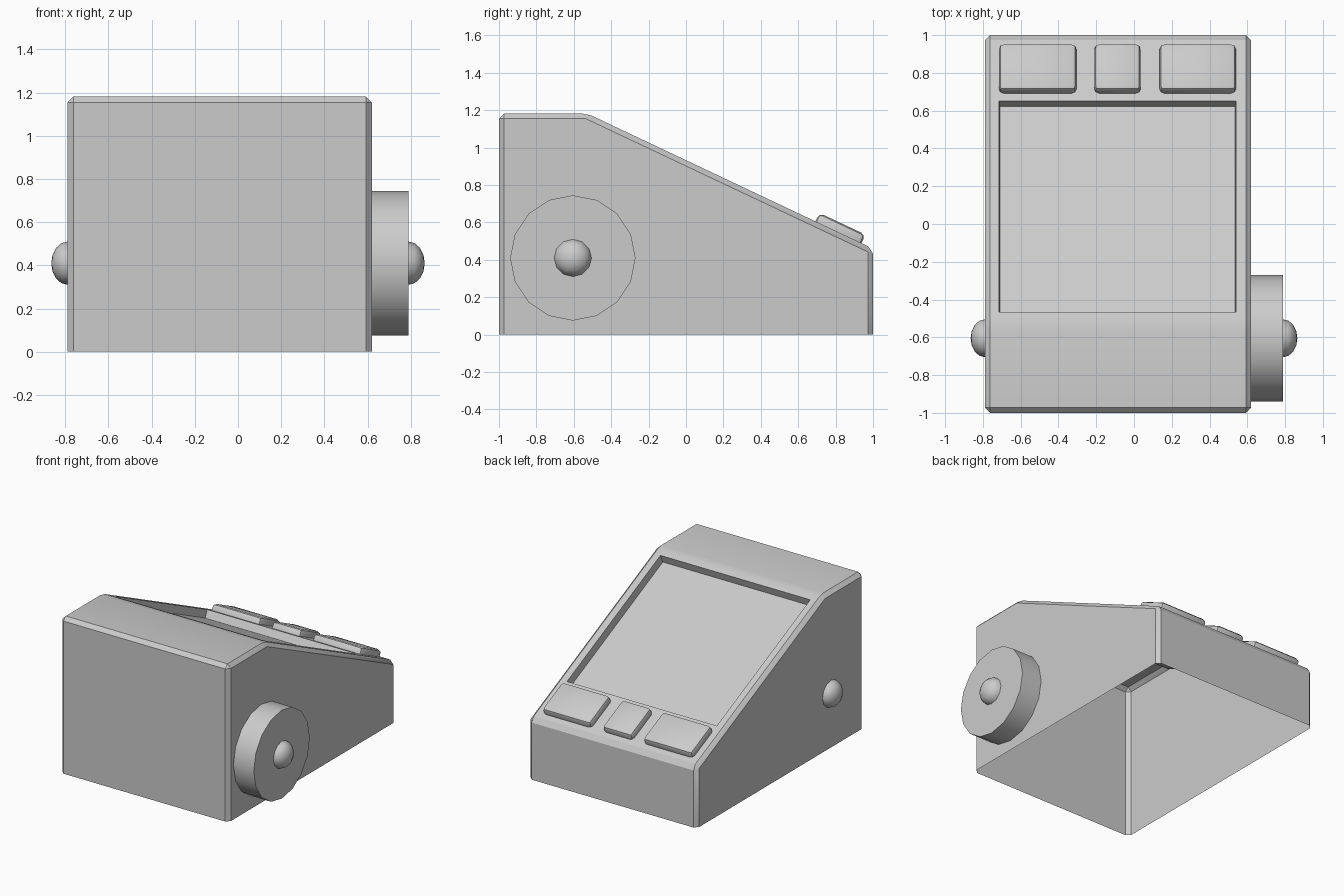
import bpy, bmesh, math
from mathutils import Vector, Matrix

if "Cube" in bpy.data.objects:
    bpy.data.objects.remove(bpy.data.objects["Cube"])

X0, X1 = -0.79, 0.62
CREST, LIP = Vector((0, -0.53, 1.183)), Vector((0, 1.0, 0.46))
TILT = math.atan2(LIP.z - CREST.z, LIP.y - CREST.y)


def slope_z(y):
    return CREST.z + (y - CREST.y) * math.tan(TILT)


def finish(bm, name, angle=30):
    me = bpy.data.meshes.new(name)
    bm.to_mesh(me)
    bm.free()
    ob = bpy.data.objects.new(name, me)
    bpy.context.collection.objects.link(ob)
    bpy.ops.object.select_all(action='DESELECT')
    bpy.context.view_layer.objects.active = ob
    ob.select_set(True)
    bpy.ops.object.shade_smooth_by_angle(angle=math.radians(angle))
    return ob


# Wedge housing: extruded side profile, open underneath, bevelled edges
bm = bmesh.new()
profile = [(-1, 0), (-1, CREST.z), (CREST.y, CREST.z), (1, LIP.z), (1, 0)]
side = bm.faces.new([bm.verts.new((X0, y, z)) for y, z in profile])
ext = bmesh.ops.extrude_face_region(bm, geom=[side])
bmesh.ops.translate(bm, vec=(X1 - X0, 0, 0),
                    verts=[v for v in ext['geom'] if isinstance(v, bmesh.types.BMVert)])
bmesh.ops.recalc_face_normals(bm, faces=bm.faces)
bmesh.ops.delete(bm, geom=[f for f in bm.faces if f.normal.z < -0.9], context='FACES_ONLY')
edges = [e for e in bm.edges if max(v.co.z for v in e.verts) > 0.01]
bmesh.ops.bevel(bm, geom=edges, offset=0.028, segments=1, profile=0.5, affect='EDGES')

# Recessed screen in the sloping face
normal = Vector((0, -math.sin(TILT), math.cos(TILT)))
bm.normal_update()
panel = max((f for f in bm.faces if f.normal.dot(normal) > 0.999), key=lambda f: f.calc_area())
bmesh.ops.inset_region(bm, faces=[panel], thickness=0.02)
mid = panel.calc_center_median()
for v in panel.verts:
    x = -0.715 if v.co.x < mid.x else 0.54
    y = -0.465 if v.co.y < mid.y else 0.652
    v.co = (x, y, slope_z(y))
bm.normal_update()
bmesh.ops.inset_region(bm, faces=[panel], thickness=0.008, depth=-0.06)
finish(bm, "housing")

# Three soft-edged push buttons below the screen
for name, xa, xb in [("button_left", -0.715, -0.305), ("button_middle", -0.21, 0.035),
                     ("button_right", 0.135, 0.54)]:
    bm = bmesh.new()
    bmesh.ops.create_cube(bm, size=1)
    bmesh.ops.delete(bm, geom=[f for f in bm.faces if f.normal.z < -0.9], context='FACES_ONLY')
    bmesh.ops.translate(bm, vec=(0, 0, 0.5), verts=bm.verts)
    bmesh.ops.scale(bm, vec=(xb - xa, 0.272, 0.05), verts=bm.verts)
    bmesh.ops.bevel(bm, geom=[e for e in bm.edges if not e.is_boundary], offset=0.025,
                    segments=2, profile=0.5, affect='EDGES')
    y = 0.815
    bm.transform(Matrix.Translation(((xa + xb) / 2, y, slope_z(y))) @ Matrix.Rotation(TILT, 4, 'X'))
    finish(bm, name, 40)

# Hand wheel on the right side
AXIS_Y, AXIS_Z = -0.605, 0.41
bm = bmesh.new()
bmesh.ops.create_cone(bm, cap_ends=True, segments=16, radius1=0.335, radius2=0.335, depth=0.17)
bm.transform(Matrix.Translation((0.705, AXIS_Y, AXIS_Z)) @ Matrix.Rotation(math.pi / 2, 4, 'Y'))
finish(bm, "wheel", 25)

# Domed axle caps at both ends of the axle
for name, x, sign in [("axle_cap_left", X0, -1), ("axle_cap_right", 0.79, 1)]:
    bm = bmesh.new()
    bmesh.ops.create_uvsphere(bm, u_segments=12, v_segments=8, radius=0.1)
    bmesh.ops.delete(bm, geom=[v for v in bm.verts if v.co.z < -0.001], context='VERTS')
    bmesh.ops.scale(bm, vec=(1, 1, 0.75), verts=bm.verts)
    bm.transform(Matrix.Translation((x, AXIS_Y, AXIS_Z)) @ Matrix.Rotation(sign * math.pi / 2, 4, 'Y'))
    finish(bm, name, 50)
